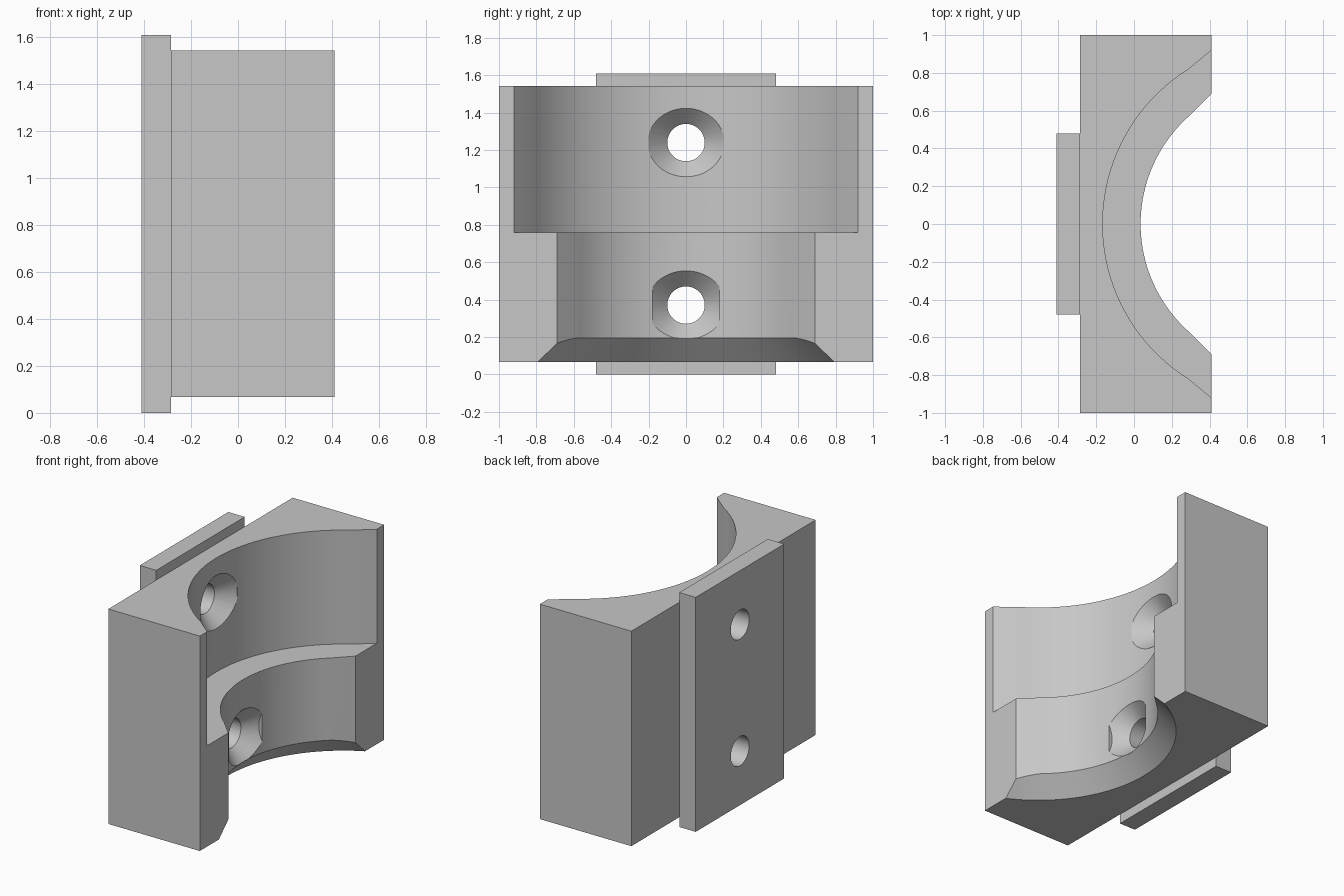
import bpy, bmesh, math
from mathutils import Vector

default = bpy.data.objects.get("Cube")
if default:
    bpy.data.objects.remove(default, do_unlink=True)

# One grey colour for the whole bracket
GREY = (0.57, 0.57, 0.57, 1)
grey = bpy.data.materials.new("plain grey")
grey.use_nodes = True
grey.diffuse_color = GREY
grey.node_tree.nodes["Principled BSDF"].inputs["Base Color"].default_value = GREY

AXIS_X = 0.80              # vertical axis shared by the curved seats
FRONT_X, BACK_X = 0.41, -0.285
LEDGE_Z, BASE_Z, TOP_Z = 0.76, 0.067, 1.543


def make_object(name, bm):
    bmesh.ops.recalc_face_normals(bm, faces=bm.faces)
    mesh = bpy.data.meshes.new(name)
    bm.to_mesh(mesh)
    bm.free()
    mesh.materials.append(grey)
    obj = bpy.data.objects.new(name, mesh)
    bpy.context.collection.objects.link(obj)
    return obj


def box(name, low, high):
    bm = bmesh.new()
    low, high = Vector(low), Vector(high)
    bmesh.ops.create_cube(bm, size=1)
    bmesh.ops.scale(bm, vec=high - low, verts=bm.verts)
    bmesh.ops.translate(bm, vec=(low + high) / 2, verts=bm.verts)
    return make_object(name, bm)


def flare_cutter(name, r_low, r_high, height):
    """Upright frustum on the seat axis, standing on z = 0."""
    bm = bmesh.new()
    bmesh.ops.create_cone(bm, cap_ends=True, segments=128,
                          radius1=r_low, radius2=r_high, depth=height)
    bmesh.ops.translate(bm, vec=(AXIS_X, 0, height / 2), verts=bm.verts)
    return make_object(name, bm)


def screw_cutter(name, z, surface, trim):
    """Through hole and countersink as one turned solid, trimmed to |y| < trim."""
    bm = bmesh.new()
    sink, end = surface - 0.083, surface + 0.057
    profile = [(-0.6, 0), (-0.6, 0.1), (sink, 0.1), (end, 0.24), (end, 0)]
    points = [bm.verts.new((x, 0, z + r)) for x, r in profile]
    edges = [bm.edges.new(pair) for pair in zip(points, points[1:])]
    bmesh.ops.spin(bm, geom=points + edges, cent=(0, 0, z), axis=(1, 0, 0),
                   angle=2 * math.pi, steps=48)
    bmesh.ops.remove_doubles(bm, verts=bm.verts, dist=0.0001)
    for side in (-1, 1):
        cut = bmesh.ops.bisect_plane(
            bm, geom=bm.verts[:] + bm.edges[:] + bm.faces[:],
            plane_co=(0, side * trim, 0), plane_no=(0, side, 0), clear_outer=True)
        rim = [e for e in cut["geom_cut"] if isinstance(e, bmesh.types.BMEdge)]
        bmesh.ops.contextual_create(bm, geom=rim)
    return make_object(name, bm)


def seat_cutter(name, radius, kink_x, end_y, z_low, z_high, steps=40):
    """Arc with straight flared ends, extruded upward."""
    half = math.acos((AXIS_X - kink_x) / radius)
    slope = (end_y - radius * math.sin(half)) / (FRONT_X - kink_x)
    far_x = FRONT_X + 0.2
    far_y = end_y + 0.2 * slope
    outline = [(far_x, far_y)]
    for i in range(steps + 1):
        a = half - 2 * half * i / steps
        outline.append((AXIS_X - radius * math.cos(a), radius * math.sin(a)))
    outline.append((far_x, -far_y))
    bm = bmesh.new()
    face = bm.faces.new([bm.verts.new((x, y, z_low)) for x, y in outline])
    grown = bmesh.ops.extrude_face_region(bm, geom=[face])["geom"]
    bmesh.ops.translate(bm, vec=(0, 0, z_high - z_low),
                        verts=[v for v in grown if isinstance(v, bmesh.types.BMVert)])
    return make_object(name, bm)


def subtract(target, cutter):
    cutter.hide_render = True
    mod = target.modifiers.new("cut", 'BOOLEAN')
    mod.operation = 'DIFFERENCE'
    mod.solver = 'EXACT'
    mod.object = cutter
    bpy.ops.object.select_all(action='DESELECT')
    target.select_set(True)
    bpy.context.view_layer.objects.active = target
    bpy.ops.object.modifier_apply(modifier=mod.name)


block = box("clamp_block", (BACK_X, -1, BASE_Z), (FRONT_X, 1, TOP_Z))
plate = box("back_plate", (-0.41, -0.48, 0), (BACK_X, 0.48, 1.61))

# Stepped curved seats and the flared bottom edge
cutters = [
    seat_cutter("lower_seat_cutter", 0.765, 0.30, 0.69, -0.1, 1.7),
    seat_cutter("upper_seat_cutter", 0.966, 0.29, 0.92, LEDGE_Z, 1.7),
    flare_cutter("bottom_flare_cutter", 0.945, 0.715, 0.25),
]
for cutter in cutters:
    subtract(block, cutter)

# Countersunk screw holes: height, seat surface x, trim half-width
for label, z, surface, trim in (("lower", 0.371, 0.035, 0.18), ("upper", 1.24, -0.166, 0.20)):
    screw = screw_cutter(label + "_screw_cutter", z, surface, trim)
    subtract(block, screw)
    subtract(plate, screw)
    cutters.append(screw)

for cutter in cutters:
    bpy.data.objects.remove(cutter, do_unlink=True)

# Smooth curved walls, crisp edges
bpy.ops.object.select_all(action='DESELECT')
for part in (block, plate):
    part.select_set(True)
bpy.context.view_layer.objects.active = block
bpy.ops.object.shade_smooth_by_angle(angle=math.radians(25))
